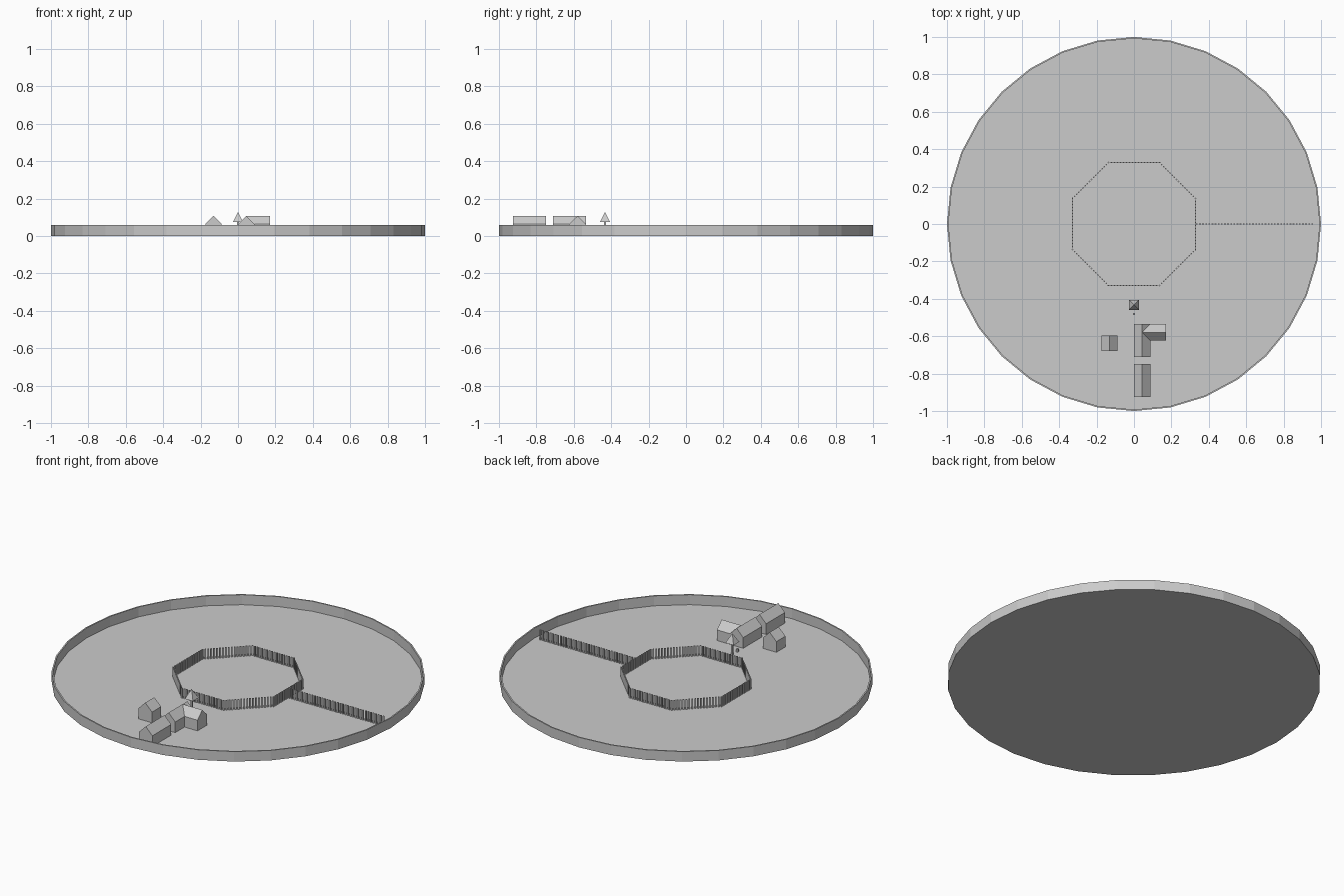
import bpy, bmesh, math
from mathutils import Vector, Matrix

if "Cube" in bpy.data.objects:
    bpy.data.objects.remove(bpy.data.objects["Cube"])

WALL_H = 0.059


def make(name, bm):
    bmesh.ops.recalc_face_normals(bm, faces=bm.faces)
    me = bpy.data.meshes.new(name)
    bm.to_mesh(me)
    bm.free()
    ob = bpy.data.objects.new(name, me)
    bpy.context.collection.objects.link(ob)
    return ob


def add_box(bm, centre, size, angle=0.0):
    m = (Matrix.Translation(centre) @ Matrix.Rotation(angle, 4, 'Z')
         @ Matrix.Diagonal((*size, 1)))
    bmesh.ops.create_cube(bm, size=1, matrix=m)


def add_posts(bm, a, b, spacing=0.0165, width=0.009):
    """Row of square fence posts from a to b."""
    a, b = Vector(a), Vector(b)
    d = b - a
    n = round(d.length / spacing)
    for i in range(n):
        p = a + d * (i / n)
        add_box(bm, (p.x, p.y, WALL_H / 2), (width, 0.006, WALL_H),
                math.atan2(d.y, d.x))


def house(name, x0, x1, y0, y1, along='Y', eave=0.063, ridge=0.107):
    """Gabled house: a five-sided profile extruded along the ridge."""
    bm = bmesh.new()
    lo, hi = (x0, x1) if along == 'Y' else (y0, y1)
    s, e = (y0, y1) if along == 'Y' else (x0, x1)
    prof = [(lo, 0), (hi, 0), (hi, eave), ((lo + hi) / 2, ridge), (lo, eave)]
    vs = [bm.verts.new((u, s, z) if along == 'Y' else (s, u, z)) for u, z in prof]
    f = bm.faces.new(vs)
    r = bmesh.ops.extrude_face_region(bm, geom=[f])
    off = (0, e - s, 0) if along == 'Y' else (e - s, 0, 0)
    bmesh.ops.translate(bm, vec=off,
                        verts=[v for v in r['geom'] if isinstance(v, bmesh.types.BMVert)])
    make(name, bm)


# round ground plate
bm = bmesh.new()
bmesh.ops.create_circle(bm, cap_ends=True, segments=32, radius=1)
make("ground", bm)

# outer wall, 32 straight sides
bm = bmesh.new()
rings = []
for r, z in ((1, 0), (1, WALL_H), (0.992, WALL_H), (0.992, 0)):
    rings.append([bm.verts.new((r * math.cos(math.tau * i / 32),
                                r * math.sin(math.tau * i / 32), z)) for i in range(32)])
for k in range(4):
    a, b = rings[k], rings[(k + 1) % 4]
    for i in range(32):
        j = (i + 1) % 32
        bm.faces.new((a[i], a[j], b[j], b[i]))
make("outer_wall", bm)

# octagonal inner palisade
bm = bmesh.new()
R = 0.329 / math.cos(math.pi / 8)
corners = [(R * math.cos(math.pi / 8 + i * math.pi / 4),
            R * math.sin(math.pi / 8 + i * math.pi / 4)) for i in range(8)]
for i in range(8):
    add_posts(bm, corners[i], corners[(i + 1) % 8])
make("inner_palisade", bm)

# dividing fence
bm = bmesh.new()
add_posts(bm, (0.336, 0), (0.97, 0))
make("dividing_fence", bm)

# houses
house("main_house", 0, 0.087, -0.711, -0.535)
house("main_house_wing", 0.043, 0.172, -0.624, -0.535, along='X')
house("long_house", 0, 0.087, -0.925, -0.749)
house("small_house", -0.175, -0.087, -0.68, -0.595)

# pyramid roof on a post, with a small block beside it
bm = bmesh.new()
bmesh.ops.create_cone(bm, cap_ends=True, segments=4, radius1=0.027 * math.sqrt(2), radius2=0,
                      depth=0.054,
                      matrix=Matrix.Translation((0, -0.433, 0.101)) @ Matrix.Rotation(math.pi / 4, 4, 'Z'))
bmesh.ops.remove_doubles(bm, verts=bm.verts, dist=1e-5)
make("pyramid_roof", bm)
bm = bmesh.new()
add_box(bm, (0, -0.433, 0.0375), (0.009, 0.009, 0.075))
make("roof_post", bm)
bm = bmesh.new()
add_box(bm, (0, -0.482, 0.009), (0.011, 0.011, 0.018))
make("small_block", bm)
